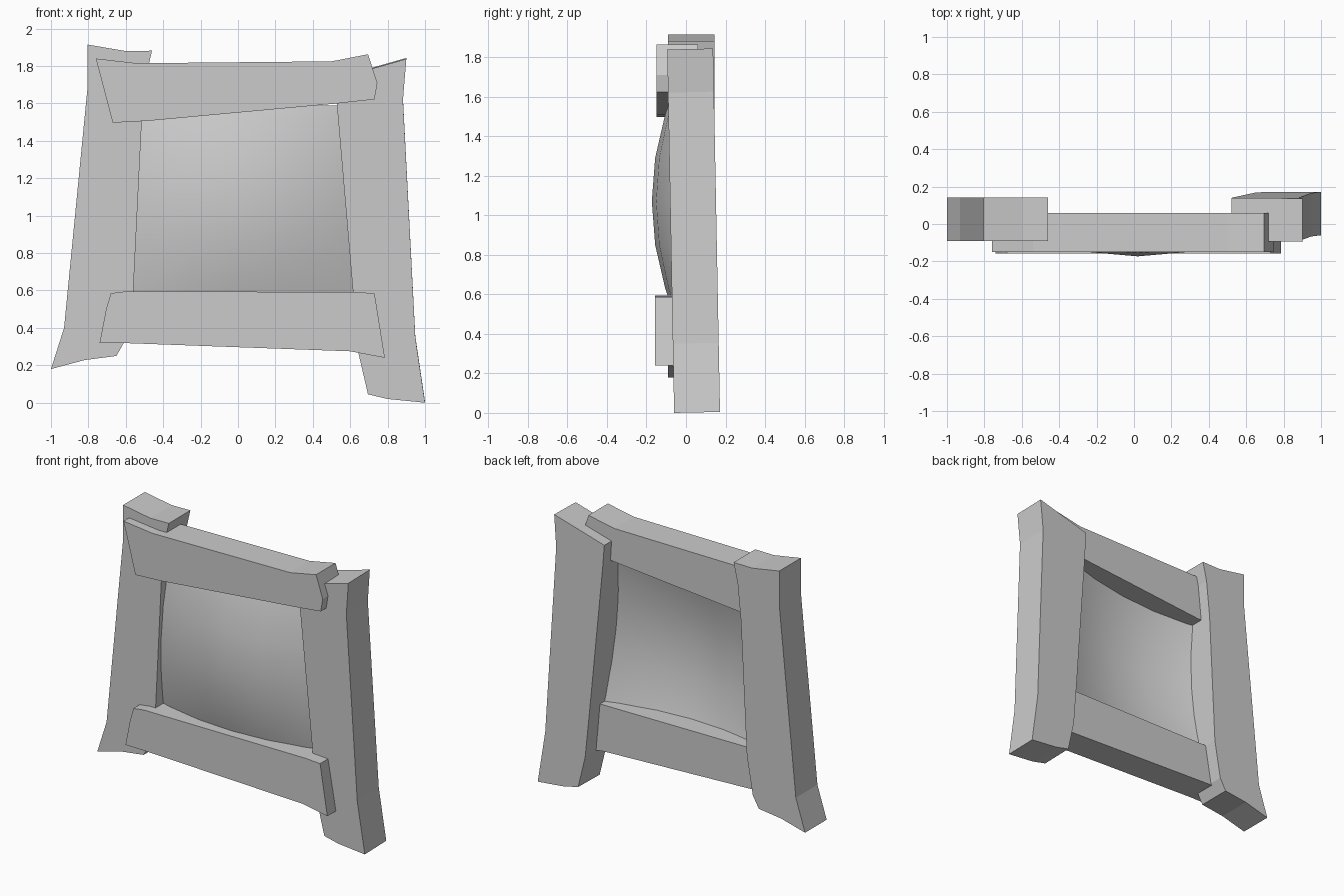
import bpy, bmesh

if "Cube" in bpy.data.objects:
    bpy.data.objects.remove(bpy.data.objects["Cube"])


def prism(name, outline, front, back, lean=0.0, drop=0.0):
    """Plank cut from a front (x, z) outline; lean shifts y with height."""
    bm = bmesh.new()
    verts = [bm.verts.new((x, front - lean * z, z)) for x, z in outline]
    face = bm.faces.new(verts)
    ext = bmesh.ops.extrude_face_region(bm, geom=[face])
    moved = [v for v in ext["geom"] if isinstance(v, bmesh.types.BMVert)]
    bmesh.ops.translate(bm, verts=moved, vec=(0, back - front, drop))
    bmesh.ops.recalc_face_normals(bm, faces=bm.faces)
    return finish(bm, name)


def finish(bm, name):
    mesh = bpy.data.meshes.new(name)
    bm.to_mesh(mesh)
    bm.free()
    obj = bpy.data.objects.new(name, mesh)
    bpy.context.collection.objects.link(obj)
    return obj


# Side posts with flared feet
prism("left_post", [(-0.805, 1.915), (-0.6, 1.88), (-0.46, 1.882), (-0.49, 1.75),
                    (-0.515, 1.5), (-0.56, 0.59), (-0.605, 0.33), (-0.65, 0.25),
                    (-0.82, 0.228), (-1.0, 0.18), (-0.93, 0.4), (-0.805, 1.68)],
      -0.09, 0.143)
prism("right_post", [(0.9, 1.838), (0.72, 1.787), (0.52, 1.73), (0.53, 1.58),
                     (0.615, 0.59), (0.645, 0.26), (0.695, 0.045), (0.8, 0.02),
                     (1.0, 0.0), (0.948, 0.35), (0.882, 1.62)],
      -0.06, 0.172, lean=0.019, drop=0.005)

# Cross rails, overlapping the fronts of the posts
prism("top_rail", [(-0.76, 1.84), (-0.54, 1.815), (0.5, 1.825), (0.695, 1.863),
                   (0.745, 1.71), (0.73, 1.622), (0.53, 1.6), (-0.48, 1.507),
                   (-0.67, 1.497)], -0.15, 0.06)
prism("bottom_rail", [(-0.68, 0.585), (-0.6, 0.595), (0.62, 0.592), (0.73, 0.585),
                      (0.785, 0.24), (0.6, 0.275), (-0.58, 0.318), (-0.74, 0.32),
                      (-0.705, 0.5)], -0.157, 0.05)

# Thin bulging sheet stretched inside the frame
bm = bmesh.new()
xs = (-0.62, -0.5, -0.25, 0, 0.25, 0.5, 0.62)
zs = (-0.55, -0.44, -0.22, 0, 0.22, 0.44, 0.52)
grid = [[bm.verts.new((x + 0.02,
                       -0.173 + 0.35 * (x * x + z * z) - 0.4 * x * x * z * z,
                       z + 1.07)) for x in xs] for z in zs]
for low, high in zip(grid, grid[1:]):
    for i in range(len(xs) - 1):
        bm.faces.new((low[i], low[i + 1], high[i + 1], high[i])).smooth = True
finish(bm, "stretched_panel")
